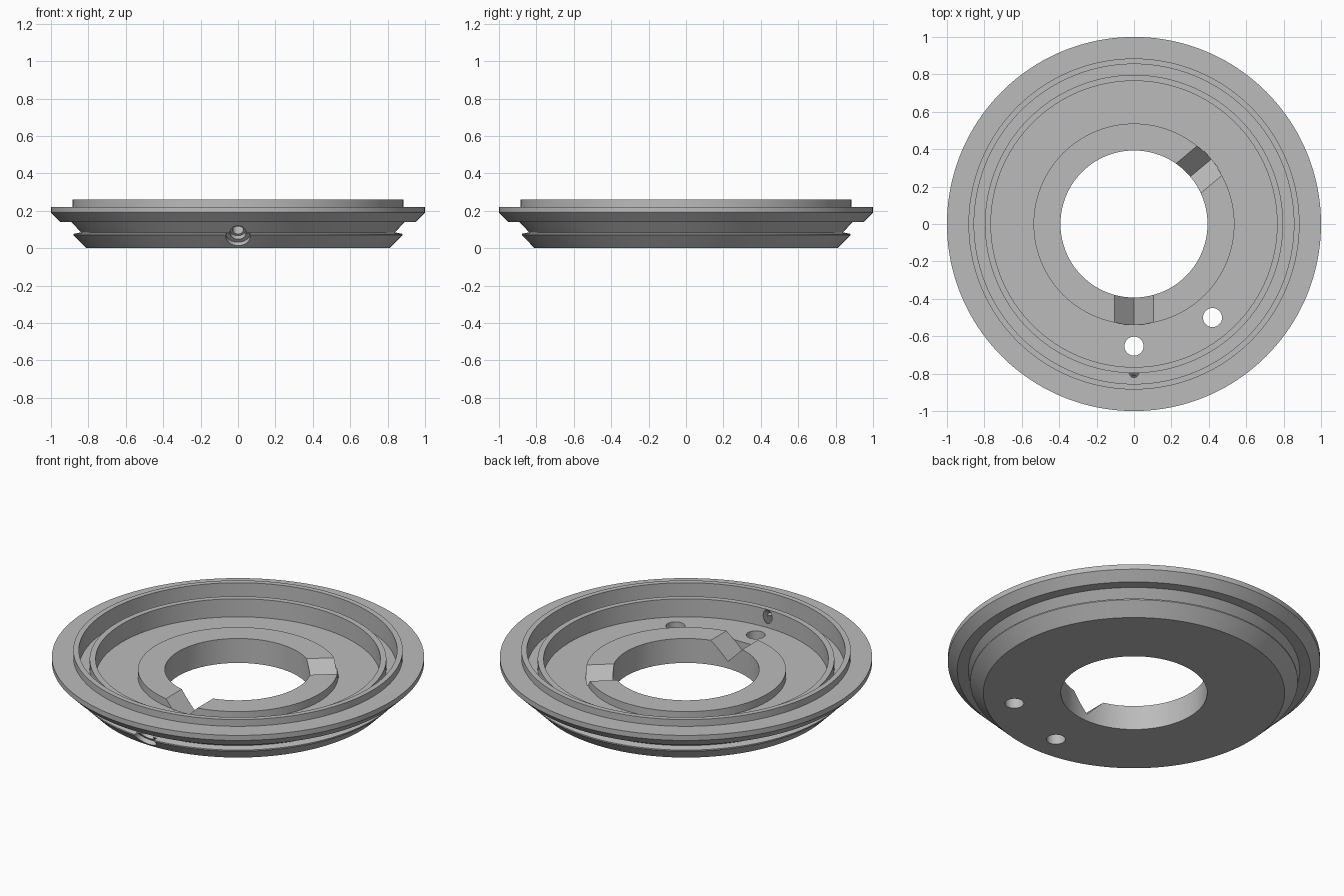
import bpy, bmesh, math
from mathutils import Vector, Matrix

cube = bpy.data.objects.get("Cube")
if cube:
    bpy.data.objects.remove(cube)

SEGMENTS = 160

grey = bpy.data.materials.new("plain grey")
grey.use_nodes = True
colour = (0.5, 0.5, 0.5, 1)
grey.diffuse_color = colour
grey.node_tree.nodes["Principled BSDF"].inputs["Base Color"].default_value = colour


def make_object(name, bm):
    bmesh.ops.recalc_face_normals(bm, faces=bm.faces)
    mesh = bpy.data.meshes.new(name)
    bm.to_mesh(mesh)
    bm.free()
    mesh.materials.append(grey)
    obj = bpy.data.objects.new(name, mesh)
    bpy.context.scene.collection.objects.link(obj)
    return obj


def lathe(name, profile):
    """Turn a closed (radius, height) profile around z."""
    bm = bmesh.new()
    rings = []
    for i in range(SEGMENTS):
        a = math.tau * i / SEGMENTS
        rings.append([bm.verts.new((r * math.cos(a), r * math.sin(a), z))
                      for r, z in profile])
    count = len(profile)
    for i, ring in enumerate(rings):
        following = rings[(i + 1) % SEGMENTS]
        for j in range(count):
            k = (j + 1) % count
            bm.faces.new((ring[j], following[j], following[k], ring[k]))
    return make_object(name, bm)


def cylinder_between(name, start, end, radius, sides=40):
    start, end = Vector(start), Vector(end)
    axis = end - start
    turn = axis.to_track_quat('Z', 'Y').to_matrix().to_4x4()
    bm = bmesh.new()
    bmesh.ops.create_cone(bm, cap_ends=True, segments=sides, radius1=radius,
                          radius2=radius, depth=axis.length,
                          matrix=Matrix.Translation((start + end) / 2) @ turn)
    return make_object(name, bm)


def vee_cutter(name, angle):
    """Triangular prism with its point down, running outward along the angle."""
    bm = bmesh.new()
    section = [(0, 0.042), (0.145, 0.187), (-0.145, 0.187)]
    inner = [bm.verts.new((0.3, y, z)) for y, z in section]
    outer = [bm.verts.new((0.538, y, z)) for y, z in section]
    bm.faces.new(inner)
    bm.faces.new(outer)
    for i in range(3):
        j = (i + 1) % 3
        bm.faces.new((inner[i], inner[j], outer[j], outer[i]))
    bm.transform(Matrix.Rotation(math.radians(angle), 4, 'Z'))
    return make_object(name, bm)


def cut(target, cutter):
    cutter.hide_render = True
    mod = target.modifiers.new("cut", 'BOOLEAN')
    mod.operation = 'DIFFERENCE'
    mod.solver = 'EXACT'
    mod.object = cutter
    bpy.context.view_layer.objects.active = target
    bpy.ops.object.modifier_apply(modifier=mod.name)
    bpy.data.objects.remove(cutter)


# Flanged dish: underside, edge groove, flange, rim, seal channel, floor, raised hub
body = lathe("flanged_ring", [
    (0.393, 0), (0.81, 0), (0.88, 0.07), (0.88, 0.077), (0.84, 0.085),
    (0.89, 0.14), (0.95, 0.14), (1, 0.19), (1, 0.22), (0.885, 0.22),
    (0.885, 0.26), (0.855, 0.26), (0.855, 0.15), (0.797, 0.15),
    (0.797, 0.207), (0.765, 0.207), (0.765, 0.1), (0.537, 0.1),
    (0.537, 0.145), (0.393, 0.145)])

# Two V notches across the hub
for angle in (-90, 40):
    cut(body, vee_cutter("notch_cutter", angle))

# Two through holes in the floor
for angle in (-90, -50):
    a = math.radians(angle)
    x, y = 0.653 * math.cos(a), 0.653 * math.sin(a)
    cut(body, cylinder_between("hole_cutter", (x, y, -0.1), (x, y, 0.14), 0.051))


# Stepped port slanting up through the front wall
def port_point(z):
    return (0, z - 0.93, z)


for radius, top in ((0.065, 0.078), (0.042, 0.097), (0.029, 0.19)):
    cut(body, cylinder_between("port_cutter", port_point(-0.05), port_point(top), radius))

# Smooth round walls with crisp edges
bpy.ops.object.select_all(action='DESELECT')
body.select_set(True)
bpy.context.view_layer.objects.active = body
bpy.ops.object.shade_smooth_by_angle(angle=math.radians(25))
